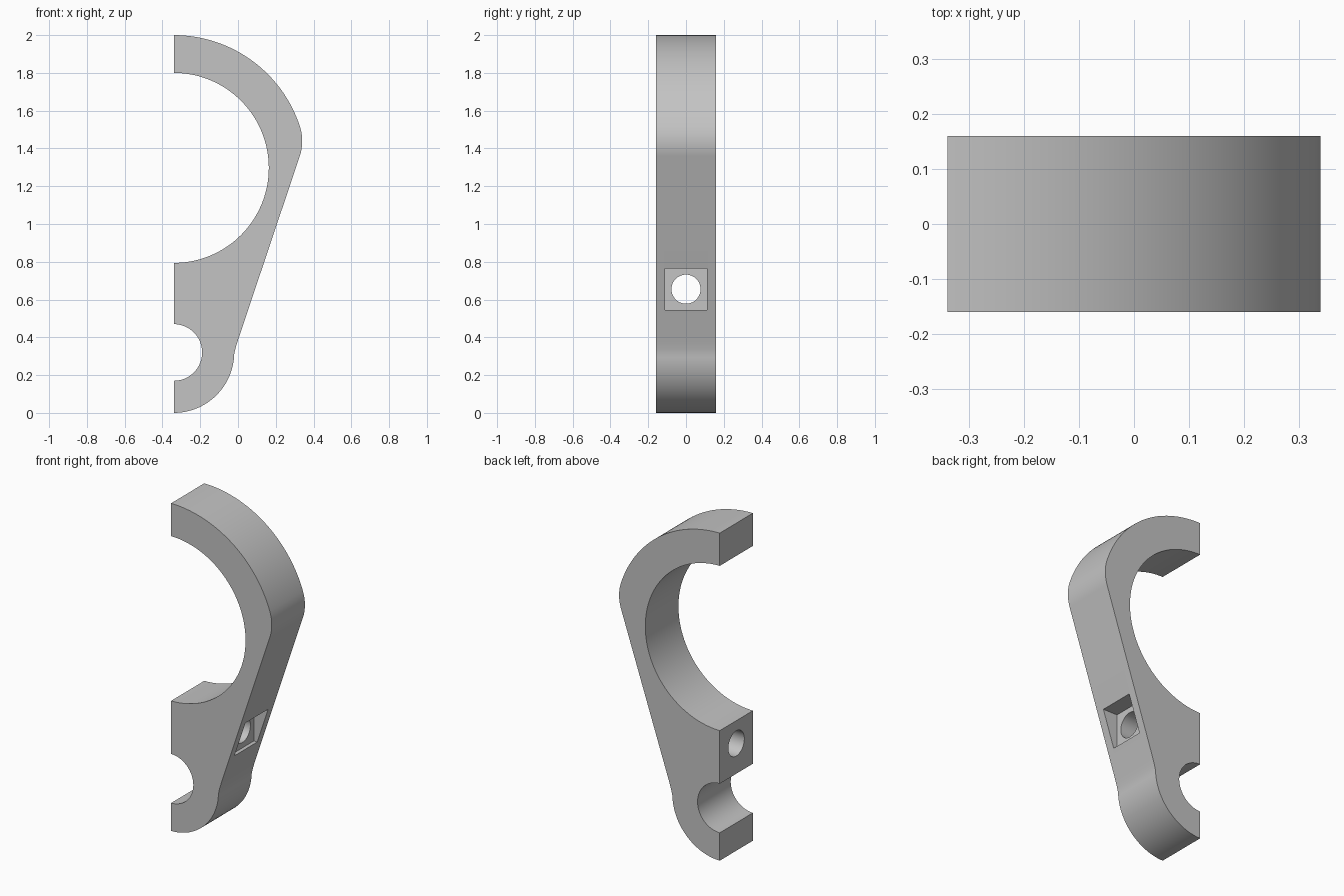
import bpy, bmesh
from math import cos, sin, radians, pi
from mathutils import Matrix

cube = bpy.data.objects.get("Cube")
if cube:
    bpy.data.objects.remove(cube, do_unlink=True)

CUT_X = -0.34        # flat mating face of the half clamp
HALF_DEPTH = 0.16
BIG_Z, BIG_OUTER, BIG_INNER = 1.297, 0.703, 0.503
SMALL_Z, SMALL_OUTER, SMALL_INNER = 0.32, 0.32, 0.15
BOLT_Z = 0.655

grey = bpy.data.materials.new("plain grey")
grey.use_nodes = True
colour = (0.55, 0.55, 0.55, 1)
grey.diffuse_color = colour
grey.node_tree.nodes["Principled BSDF"].inputs["Base Color"].default_value = colour


def arc(cx, cz, r, start, end, steps):
    """Points on an arc in the XZ plane, angles in degrees."""
    angles = [radians(start + (end - start) * i / steps) for i in range(steps + 1)]
    return [(cx + r * cos(a), cz + r * sin(a)) for a in angles]


def make_object(name, bm):
    bmesh.ops.recalc_face_normals(bm, faces=bm.faces)
    mesh = bpy.data.meshes.new(name)
    bm.to_mesh(mesh)
    bm.free()
    mesh.materials.append(grey)
    obj = bpy.data.objects.new(name, mesh)
    bpy.context.collection.objects.link(obj)
    return obj


# Clamp body: outer outline down the right side, inner arcs back up the left
profile = arc(CUT_X, BIG_Z, BIG_OUTER, 90, 18.3, 40)
profile += arc(0.09, 1.439, 0.25, 18.3, -18.6, 16)[1:]
profile += [(0, 0.386), (-0.008, 0.36), (-0.015, 0.335)]
profile += arc(CUT_X, SMALL_Z, SMALL_OUTER, -2, -90, 32)
profile += arc(CUT_X, SMALL_Z, SMALL_INNER, -90, 90, 40)
profile += arc(CUT_X, BIG_Z, BIG_INNER, -90, 90, 72)

bm = bmesh.new()
face = bm.faces.new([bm.verts.new((x, -HALF_DEPTH, z)) for x, z in profile])
extruded = bmesh.ops.extrude_face_region(bm, geom=[face])["geom"]
bmesh.ops.translate(bm, vec=(0, 2 * HALF_DEPTH, 0),
                    verts=[v for v in extruded if isinstance(v, bmesh.types.BMVert)])
body = make_object("clamp_half", bm)

# Square nut pocket cut into the sloping side
bm = bmesh.new()
bmesh.ops.create_cube(bm, size=1, matrix=Matrix.Translation((0.18, 0, BOLT_Z))
                      @ Matrix.Diagonal((0.3, 0.22, 0.22, 1)))
pocket = make_object("nut_pocket_cutter", bm)

# Round bolt hole running through to the flat face
bm = bmesh.new()
bmesh.ops.create_cone(bm, cap_ends=True, segments=48, radius1=0.077, radius2=0.077, depth=1.2,
                      matrix=Matrix.Translation((0, 0, BOLT_Z)) @ Matrix.Rotation(pi / 2, 4, 'Y'))
hole = make_object("bolt_hole_cutter", bm)

bpy.ops.object.select_all(action='DESELECT')
bpy.context.view_layer.objects.active = body
body.select_set(True)
for cutter in (pocket, hole):
    mod = body.modifiers.new(cutter.name, 'BOOLEAN')
    mod.operation = 'DIFFERENCE'
    mod.solver = 'EXACT'
    mod.object = cutter
    bpy.ops.object.modifier_apply(modifier=mod.name)
    bpy.data.objects.remove(cutter, do_unlink=True)

bpy.ops.object.shade_smooth_by_angle(angle=radians(30))
